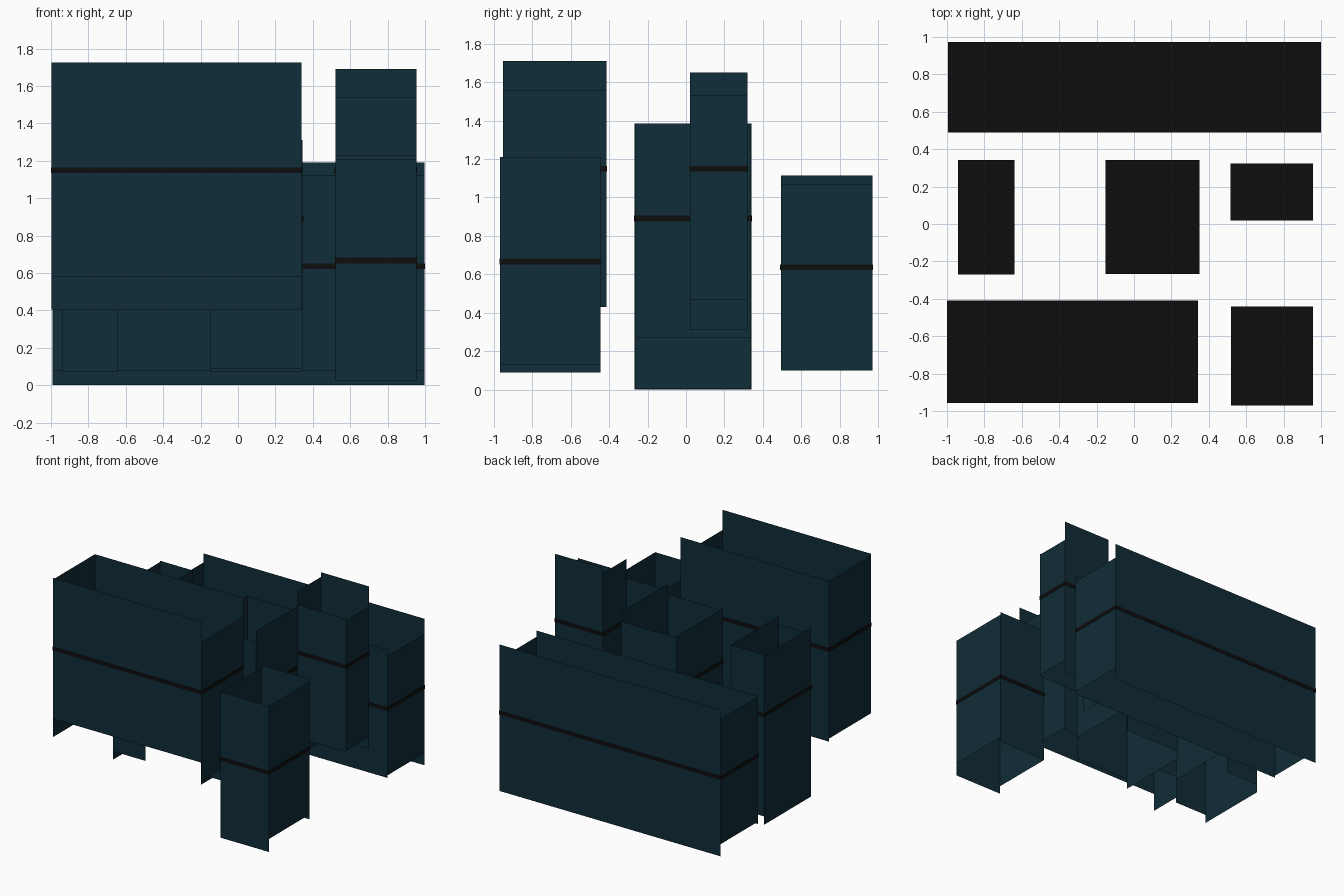
import bpy

if "Cube" in bpy.data.objects:
    bpy.data.objects.remove(bpy.data.objects["Cube"])


def material(name, color):
    m = bpy.data.materials.new(name)
    m.diffuse_color = color
    m.use_nodes = True
    m.node_tree.nodes["Principled BSDF"].inputs["Base Color"].default_value = m.diffuse_color
    return m


TEAL = material("dark_teal", (0.005, 0.026, 0.040, 1))
BLACK = material("black", (0.004, 0.004, 0.004, 1))


def add_mesh(name, verts, faces, mat):
    me = bpy.data.meshes.new(name)
    me.from_pydata(verts, [], faces)
    me.materials.append(mat)
    ob = bpy.data.objects.new(name, me)
    bpy.context.collection.objects.link(ob)
    return ob


def block(name, x0, x1, y0, y1, slab_z, front, back, left, right):
    # four free-standing wall sheets, each with its own (bottom, top)
    corners = [((x0, y0), (x1, y0), front), ((x1, y0), (x1, y1), right),
               ((x1, y1), (x0, y1), back), ((x0, y1), (x0, y0), left)]
    verts, faces = [], []
    for a, b, (lo, hi) in corners:
        n = len(verts)
        verts += [(*a, lo), (*b, lo), (*b, hi), (*a, hi)]
        faces.append((n, n + 1, n + 2, n + 3))
    add_mesh(name + "_walls", verts, faces, TEAL)

    # black floor slab showing as a thin band around the walls
    e, t = 0.003, 0.015
    bpy.ops.mesh.primitive_cube_add(
        size=1, location=((x0 + x1) / 2, (y0 + y1) / 2, slab_z))
    slab = bpy.context.object
    slab.name = name + "_floor_slab"
    slab.scale = (x1 - x0 + 2 * e, y1 - y0 + 2 * e, 2 * t)
    slab.data.materials.append(BLACK)


# name, x range, y range, slab height, then front / back / left / right (bottom, top)
block("back_long_block", -0.992, 0.997, 0.493, 0.971, 0.637,
      (0.08, 1.12), (0.0, 1.19), (0.10, 1.115), (0.10, 1.07))
block("middle_left_block", -0.938, -0.643, -0.268, 0.34, 0.89,
      (0.07, 1.32), (0.07, 1.385), (0.0, 1.375), (0.27, 1.385))
block("middle_block", -0.15, 0.346, -0.263, 0.338, 0.89,
      (0.09, 1.30), (0.07, 1.31), (0.005, 1.32), (0.27, 1.385))
block("middle_right_block", 0.52, 0.955, 0.022, 0.32, 1.15,
      (0.46, 1.54), (0.37, 1.69), (0.31, 1.65), (0.47, 1.53))
block("front_long_block", -0.997, 0.34, -0.953, -0.413, 1.15,
      (0.58, 1.725), (0.405, 1.71), (0.43, 1.71), (0.43, 1.56))
block("front_right_block", 0.522, 0.955, -0.968, -0.444, 0.667,
      (0.025, 1.21), (0.09, 1.23), (0.09, 1.21), (0.13, 1.21))
